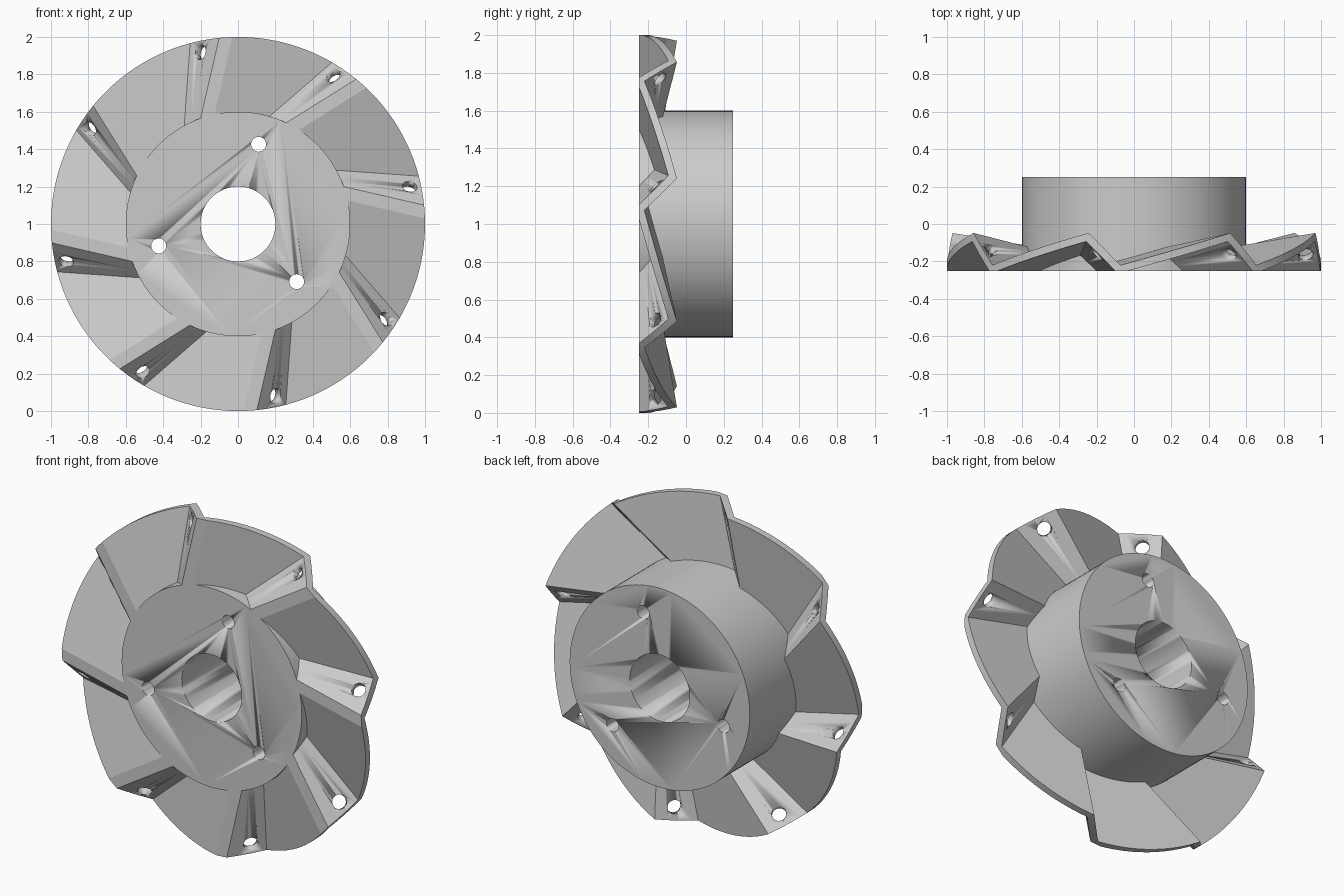
import bpy, bmesh
from math import cos, sin, radians, sqrt
from mathutils import Vector, Matrix

if "Cube" in bpy.data.objects:
    bpy.data.objects.remove(bpy.data.objects["Cube"])

BLADES, STEP = 8, radians(45)
HUB_R, INNER_R, FRONT = 0.6, 0.58, -0.25
STEEP, GENTLE, THICK = 1.08, 0.285, 0.04
LEAN = radians(77)  # direction across each flat strip

metal = bpy.data.materials.new("light grey metal")
metal.use_nodes = True
metal.diffuse_color = (0.6, 0.6, 0.6, 1)
metal.node_tree.nodes["Principled BSDF"].inputs["Base Color"].default_value = (0.6, 0.6, 0.6, 1)


def polar(r, angle, y):
    return Vector((r * cos(angle), y, 1 + r * sin(angle)))


def make_object(name, bm, smooth_angle=None):
    bmesh.ops.recalc_face_normals(bm, faces=bm.faces)
    mesh = bpy.data.meshes.new(name)
    bm.to_mesh(mesh)
    bm.free()
    mesh.materials.append(metal)
    obj = bpy.data.objects.new(name, mesh)
    bpy.context.collection.objects.link(obj)
    if smooth_angle:
        bpy.ops.object.select_all(action='DESELECT')
        obj.select_set(True)
        bpy.context.view_layer.objects.active = obj
        bpy.ops.object.shade_smooth_by_angle(angle=radians(smooth_angle))
    return obj


def add_cylinder(bm, center, axis, radius, depth, sides):
    turn = Vector(axis).to_track_quat('Z', 'Y').to_matrix().to_4x4()
    bmesh.ops.create_cone(bm, cap_ends=True, segments=sides, radius1=radius, radius2=radius,
                          depth=depth, matrix=Matrix.Translation(center) @ turn)


def cut(target, cutter):
    mod = target.modifiers.new("holes", 'BOOLEAN')
    mod.operation = 'DIFFERENCE'
    mod.solver = 'EXACT'
    mod.object = cutter
    cutter.hide_render = True
    cutter.hide_set(True)


# Sloping planes of one blade, as height above the front plane
def steep(r, a):
    return STEEP * (r * cos(a - LEAN) - 0.322)


def gentle(r, a):
    return GENTLE * (0.254 - r * cos(a - STEP - LEAN))


def steep_back(r, a):
    return steep(r, a) + THICK * sqrt(1 + STEEP ** 2)


def gentle_back(r, a):
    return gentle(r, a) + THICK * sqrt(1 + GENTLE ** 2)


def crossing(f, r):
    low, high = radians(-25), radians(60)
    for _ in range(40):
        mid = (low + high) / 2
        if f(r, mid) < 0:
            low = mid
        else:
            high = mid
    return low


# Fold lines in angular order, each with the number of columns up to the next
folds = [
    (lambda r, a: -gentle(r, a + STEP), 1),
    (lambda r, a: steep_back(r, a) - gentle_back(r, a + STEP), 1),
    (steep, 3),
    (lambda r, a: steep_back(r, a) - gentle_back(r, a), 1),
    (lambda r, a: steep(r, a) - gentle(r, a), 12),
]


def columns(r):
    keys = [crossing(f, r) for f, _ in folds]
    keys.append(keys[0] + STEP)
    return [keys[i] + (keys[i + 1] - keys[i]) * k / n
            for i, (_, n) in enumerate(folds) for k in range(n)]


# Folded blade ring: inner front, outer front, outer back, inner back per column
bm = bmesh.new()
loops = []
for blade in range(BLADES):
    for inner, outer in zip(columns(INNER_R), columns(1)):
        ends = [(INNER_R, inner), (1, outer)]
        front = [polar(r, a + blade * STEP, FRONT + max(0, min(steep(r, a), gentle(r, a))))
                 for r, a in ends]
        back = [polar(r, a + blade * STEP, FRONT + max(gentle_back(r, a + STEP),
                                                       min(steep_back(r, a), gentle_back(r, a))))
                for r, a in ends]
        loops.append([bm.verts.new(p) for p in front + back[::-1]])
for i, here in enumerate(loops):
    there = loops[(i + 1) % len(loops)]
    for k in range(4):
        j = (k + 1) % 4
        bm.faces.new((here[k], here[j], there[j], there[k]))
blade_ring = make_object("blade_ring", bm, 10)

# Screw holes square to each steep face
bm = bmesh.new()
hole_angle = radians(12.3)
for blade in range(BLADES):
    turn = blade * STEP
    center = polar(0.94, hole_angle + turn, FRONT + steep(0.94, hole_angle))
    axis = (-STEEP * cos(LEAN + turn), 1, -STEEP * sin(LEAN + turn))
    add_cylinder(bm, center, axis, 0.04, 0.2, 32)
cut(blade_ring, make_object("blade_hole_cutter", bm, 30))

# Hub with centre bore and three mounting holes
bm = bmesh.new()
add_cylinder(bm, (0, 0, 1), (0, 1, 0), HUB_R, 0.5, 96)
hub = make_object("hub", bm, 30)

bm = bmesh.new()
add_cylinder(bm, (0, 0, 1), (0, 1, 0), 0.2, 0.7, 64)
for k in range(3):
    add_cylinder(bm, polar(0.44, radians(75.5 + 120 * k), 0), (0, 1, 0), 0.04, 0.7, 32)
cut(hub, make_object("hub_hole_cutter", bm, 30))
